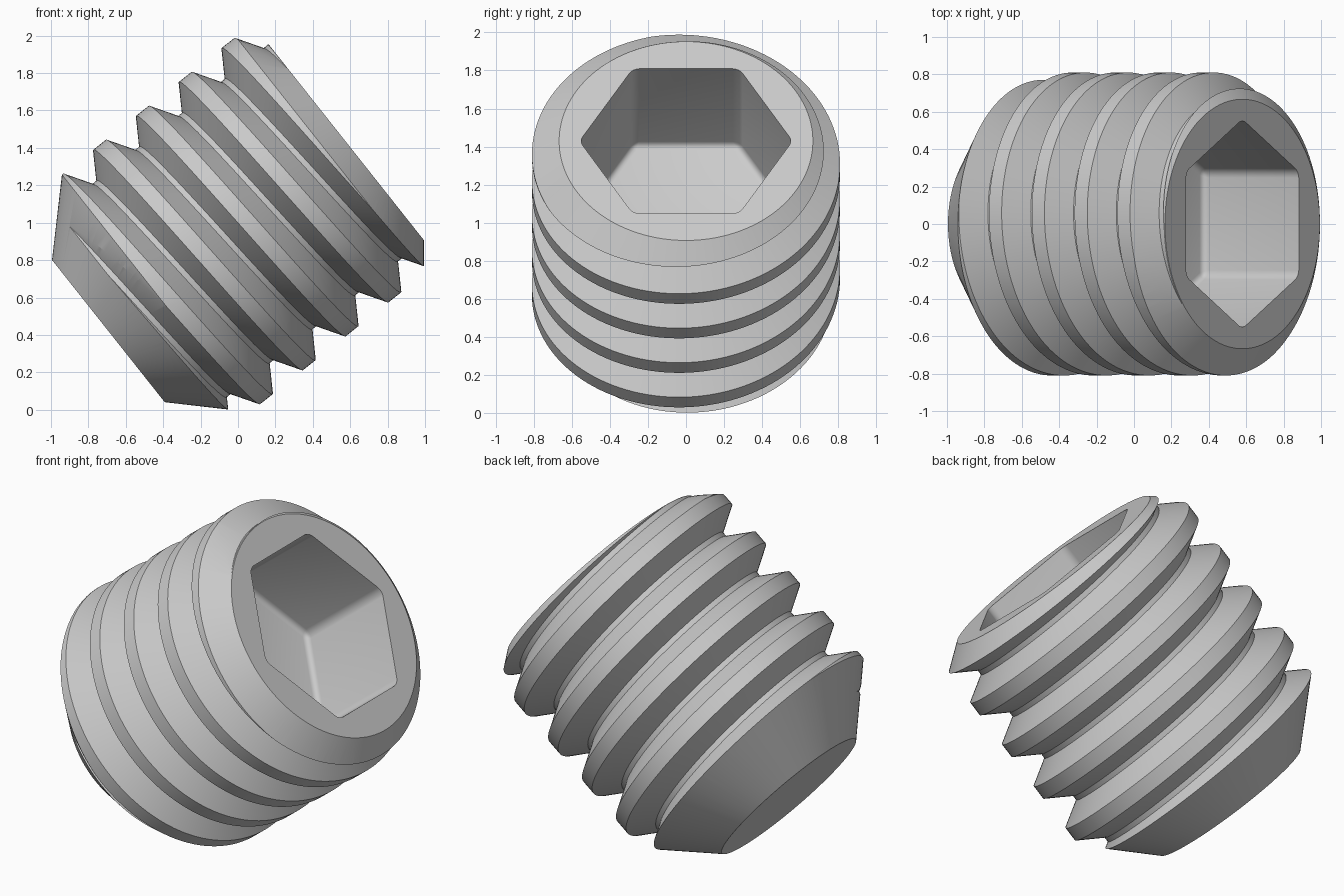
import bpy, bmesh
from math import sin, cos, pi, radians
from mathutils import Matrix, Vector

if "Cube" in bpy.data.objects:
    bpy.data.objects.remove(bpy.data.objects["Cube"], do_unlink=True)

SIDES = 128
PITCH = 0.292
MAJOR, MINOR = 0.81, 0.67
CREST, ROOT = 0.043, 0.015      # half widths of the thread flats
TOP, BOTTOM = 1.342, -0.282     # ends along the screw axis
TILT = radians(38.4)

steel = bpy.data.materials.new("steel grey")
steel.use_nodes = True
grey = (0.6, 0.6, 0.6, 1)
steel.diffuse_color = grey
steel.node_tree.nodes["Principled BSDF"].inputs["Base Color"].default_value = grey


def finish(name, bm):
    bmesh.ops.recalc_face_normals(bm, faces=bm.faces[:])
    mesh = bpy.data.meshes.new(name)
    bm.to_mesh(mesh)
    bm.free()
    mesh.materials.append(steel)
    obj = bpy.data.objects.new(name, mesh)
    bpy.context.collection.objects.link(obj)
    return obj


def polar(radius, angle, z):
    return Vector((radius * cos(angle), radius * sin(angle), z))


# Helical thread, longer than the finished screw at both ends
def threaded_rod():
    bm = bmesh.new()
    profile = [(-CREST, MAJOR), (CREST, MAJOR),
               (PITCH / 2 - ROOT, MINOR), (PITCH / 2 + ROOT, MINOR)]
    start = 1.176 - 7 * PITCH
    points = [(start + turn * PITCH + z, r) for turn in range(10) for z, r in profile]
    cols = []
    for i in range(SIDES):
        rise = PITCH * i / SIDES
        cols.append([bm.verts.new(polar(r, 2 * pi * i / SIDES, z + rise)) for z, r in points])
    rows = len(points)
    step = len(profile)
    for i in range(SIDES):
        # The last column joins the first one a full pitch higher
        last = i == SIDES - 1
        a, b = cols[i], cols[0][step:] if last else cols[i + 1]
        for j in range(min(len(a), len(b)) - 1):
            bm.faces.new((a[j], b[j], b[j + 1], a[j + 1]))
    lower = [c[0] for c in cols] + cols[0][step:0:-1]
    upper = [c[-1] for c in cols[:-1]] + cols[-1][rows - 1:rows - step - 2:-1]
    for ring in (lower, upper):
        z = sum(v.co.z for v in ring) / len(ring)
        hub = bm.verts.new((0, 0, z))
        for k, v in enumerate(ring):
            bm.faces.new((hub, v, ring[(k + 1) % len(ring)]))
    return finish("set_screw", bm)


# Blank with flat ends, a long point cone and a short top chamfer
def chamfer_blank():
    bm = bmesh.new()
    profile = [(0.485, BOTTOM), (0.95, BOTTOM + 0.465), (0.95, TOP - 0.223), (0.667, TOP)]
    rings = [[bm.verts.new(polar(r, 2 * pi * i / SIDES, z)) for i in range(SIDES)]
             for r, z in profile]
    for a, b in zip(rings, rings[1:]):
        for i in range(SIDES):
            k = (i + 1) % SIDES
            bm.faces.new((a[i], a[k], b[k], b[i]))
    bm.faces.new(rings[0])
    bm.faces.new(rings[-1])
    return finish("chamfer_blank", bm)


# Hexagon socket with softened corners and floor
def hex_socket():
    bm = bmesh.new()
    floor_z, open_z = TOP - 0.65, TOP + 0.3
    rings = [[bm.verts.new(polar(0.56, pi / 2 + k * pi / 3, z)) for k in range(6)]
             for z in (floor_z, open_z)]
    for k in range(6):
        n = (k + 1) % 6
        bm.faces.new((rings[0][k], rings[0][n], rings[1][n], rings[1][k]))
    bm.faces.new(rings[0])
    bm.faces.new(rings[1])
    soft = [e for e in bm.edges if min(v.co.z for v in e.verts) < floor_z + 0.01]
    bmesh.ops.bevel(bm, geom=soft, offset=0.033, segments=4, profile=0.5, affect='EDGES')
    return finish("hex_socket", bm)


def cut(target, tool, operation):
    mod = target.modifiers.new(tool.name, 'BOOLEAN')
    mod.operation = operation
    mod.solver = 'EXACT'
    mod.object = tool
    tool.hide_render = True
    bpy.context.view_layer.objects.active = target
    bpy.ops.object.modifier_apply(modifier=mod.name)
    bpy.data.objects.remove(tool, do_unlink=True)


screw = threaded_rod()
cut(screw, chamfer_blank(), 'INTERSECT')
cut(screw, hex_socket(), 'DIFFERENCE')

# Lay the screw over so its socket faces up and to the side
axis = Vector((cos(TILT), 0, sin(TILT)))
up = Vector((-sin(TILT), 0, cos(TILT)))
frame = Matrix((up, axis.cross(up), axis)).transposed().to_4x4()
screw.data.transform(Matrix.Translation(up * 0.76) @ frame)

bpy.ops.object.select_all(action='DESELECT')
screw.select_set(True)
bpy.context.view_layer.objects.active = screw
bpy.ops.object.shade_smooth_by_angle(angle=radians(30))
